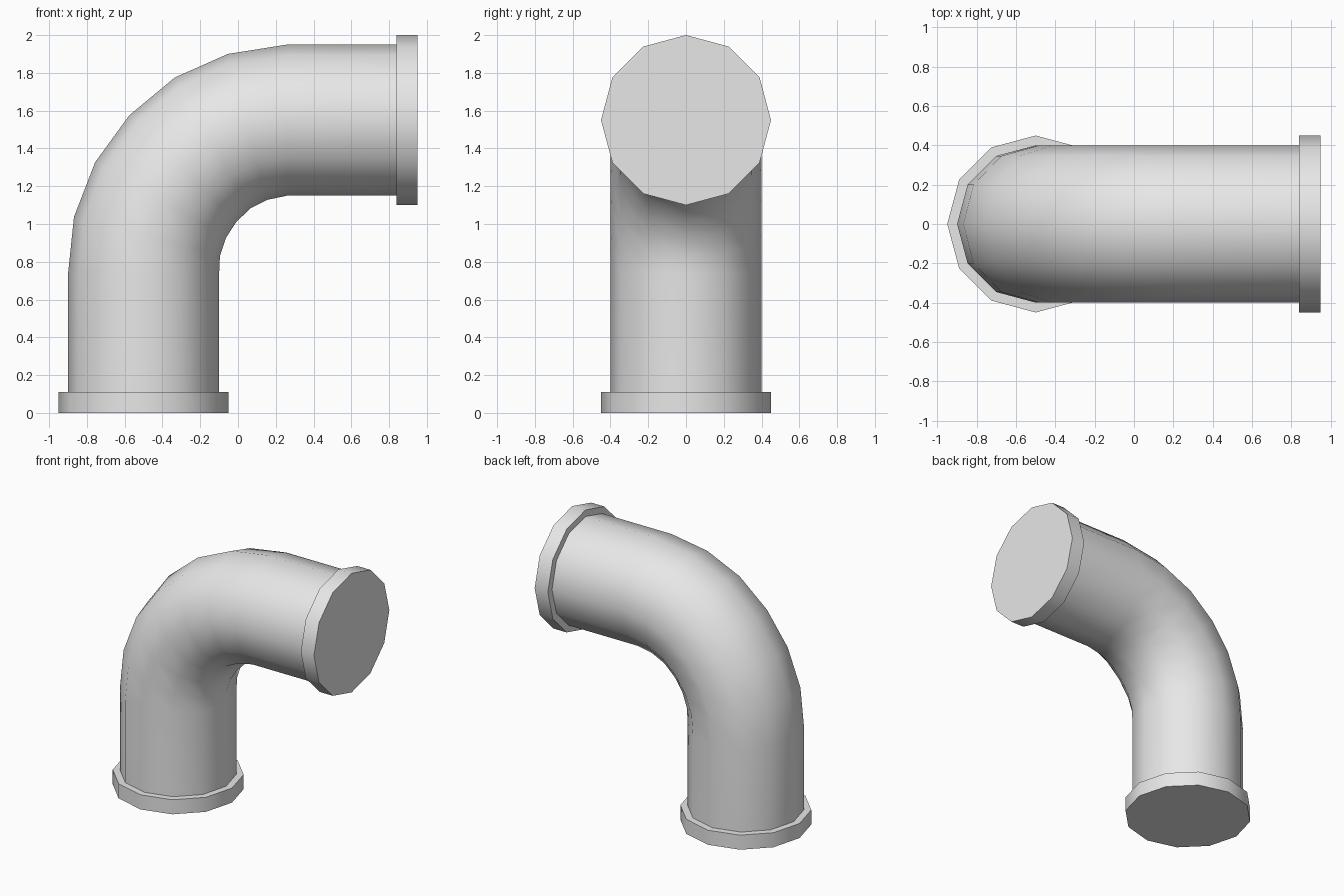
import bpy
import bmesh
from math import cos, sin, radians, tau
from mathutils import Vector

cube = bpy.data.objects.get("Cube")
if cube:
    bpy.data.objects.remove(cube, do_unlink=True)

SIDES = 12
PIPE_RADIUS = 0.4
FLANGE_RADIUS = 0.45

grey = bpy.data.materials.new("light_grey")
grey.use_nodes = True
grey.diffuse_color = (0.8, 0.8, 0.8, 1)
grey.node_tree.nodes["Principled BSDF"].inputs["Base Color"].default_value = (0.8, 0.8, 0.8, 1)


def sweep(name, stations, radius):
    """Loft a round section through (x, z, turn) stations and cap both ends."""
    bm = bmesh.new()
    rings = []
    for x, z, turn in stations:
        outward = Vector((-cos(radians(turn)), 0, sin(radians(turn))))
        side = Vector((0, 1, 0))
        rings.append([
            bm.verts.new(Vector((x, 0, z)) + radius *
                         (outward * cos(tau * i / SIDES) + side * sin(tau * i / SIDES)))
            for i in range(SIDES)])
    for low, high in zip(rings, rings[1:]):
        for i in range(SIDES):
            j = (i + 1) % SIDES
            bm.faces.new((low[i], low[j], high[j], high[i]))
    bm.faces.new(rings[0])
    bm.faces.new(rings[-1])
    bmesh.ops.recalc_face_normals(bm, faces=bm.faces)
    mesh = bpy.data.meshes.new(name)
    bm.to_mesh(mesh)
    bm.free()
    mesh.materials.append(grey)
    obj = bpy.data.objects.new(name, mesh)
    bpy.context.collection.objects.link(obj)
    bpy.ops.object.select_all(action="DESELECT")
    obj.select_set(True)
    bpy.context.view_layer.objects.active = obj
    bpy.ops.object.shade_smooth_by_angle(angle=radians(40))
    return obj


# Elbow pipe: straight riser, six-step bend, straight outlet
bend = [(-0.5, 0.735), (-0.482, 0.934), (-0.41, 1.127), (-0.293, 1.292),
        (-0.135, 1.429), (0.05, 1.514), (0.26, 1.55)]
path = [(-0.5, 0.05, 0)]
path += [(x, z, 15 * i) for i, (x, z) in enumerate(bend)]
path += [(0.9, 1.55, 90)]
sweep("elbow_pipe", path, PIPE_RADIUS)

# Flanges closing both ends
sweep("bottom_flange", [(-0.5, 0, 0), (-0.5, 0.11, 0)], FLANGE_RADIUS)
sweep("outlet_flange", [(0.84, 1.55, 90), (0.95, 1.55, 90)], FLANGE_RADIUS)
